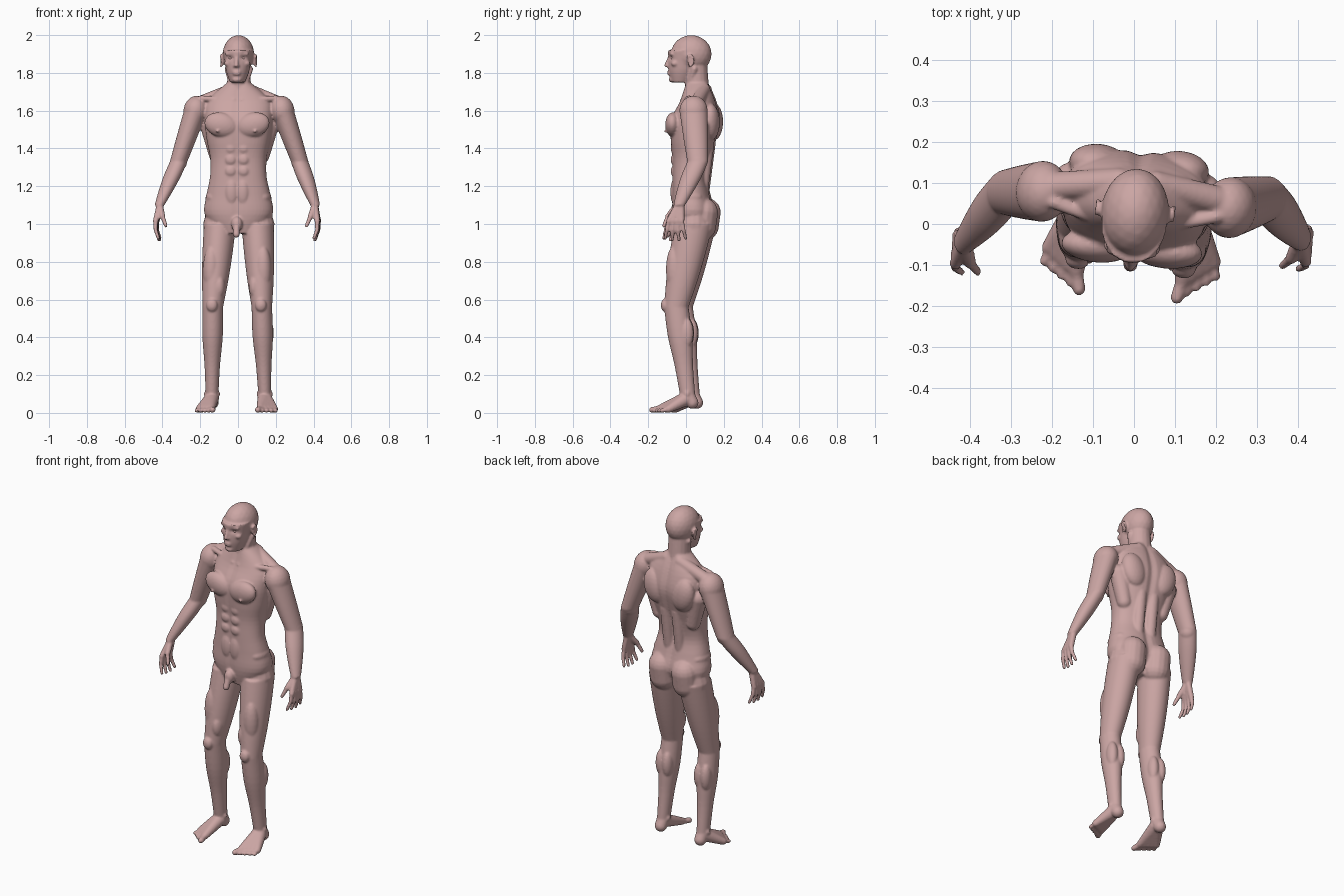
import bpy, bmesh, math
from mathutils import Vector, Matrix

cube = bpy.data.objects.get("Cube")
if cube:
    bpy.data.objects.remove(cube)

skin_colour = (.6, .38, .37, 1)
skin = bpy.data.materials.new("skin pink")
skin.use_nodes = True
skin.diffuse_color = skin_colour
skin.node_tree.nodes["Principled BSDF"].inputs["Base Color"].default_value = skin_colour

turn_body = Matrix.Rotation(math.radians(-5), 4, "Z")
bm = bmesh.new()


def smooth_rows(rows, steps=4):
    """Catmull-Rom interpolation of the section rows."""
    result = []
    for index in range(len(rows) - 1):
        before = rows[max(index - 1, 0)]
        start, end = rows[index], rows[index + 1]
        after = rows[min(index + 2, len(rows) - 1)]
        slope_in, slope_out = (end - before) / 2, (after - start) / 2
        for step in range(steps):
            t = step / steps
            ease = t * t * (3 - 2 * t)
            result.append(start.lerp(end, ease) + slope_in * (t * (1 - t) ** 2)
                          - slope_out * (t * t * (1 - t)))
    return result + [rows[-1]]


def no_detail(point, side):
    return 0


def loft(rows, power=2, detail=no_detail, sides=48):
    """Closed skin through flat sections given as centre, half width and half depth."""
    rings = []
    for section in smooth_rows(rows):
        x, y, z, half_width, half_depth = section
        ring = []
        for k in range(sides):
            angle = math.tau * k / sides
            across, along = math.cos(angle), math.sin(angle)
            point = Vector((x + half_width * math.copysign(abs(across) ** (2 / power), across),
                            y + half_depth * math.copysign(abs(along) ** (2 / power), along), z))
            point.y += detail(point, along)
            ring.append(bm.verts.new(point))
        rings.append(ring)
    for lower, upper in zip(rings, rings[1:]):
        for k in range(sides):
            bm.faces.new((lower[k], lower[k - 1], upper[k - 1], upper[k]))
    bm.faces.new(rings[0])
    bm.faces.new(rings[-1])


def limb(start, end, radii, depth=1.2, **options):
    """Loft from start to end with evenly spaced radii."""
    start, end = Vector(start), Vector(end)
    rows = []
    for index, radius in enumerate(radii):
        centre = start.lerp(end, index / (len(radii) - 1))
        rows.append(Vector((*centre, radius, radius * depth)))
    loft(rows, **options)


def blob(centre, size, tilt=0):
    """Ellipsoid leaning sideways by the tilt."""
    matrix = Matrix.Translation(centre) @ Matrix.Rotation(tilt, 4, "Y")
    matrix = matrix @ Matrix.Diagonal((*size, 1))
    bmesh.ops.create_icosphere(bm, subdivisions=3, radius=1, matrix=matrix)


def capsule(start, end, start_radius, end_radius):
    """Round-ended tapered rod between two points."""
    start, end = Vector(start), Vector(end)
    aim = (end - start).to_track_quat("Z", "Y")
    sphere = bmesh.ops.create_uvsphere(bm, u_segments=16, v_segments=11, radius=1)
    for vert in sphere["verts"]:
        if vert.co.z > 0:
            vert.co = end + aim @ (vert.co * end_radius)
        else:
            vert.co = start + aim @ (vert.co * start_radius)


def bell(distance, width):
    return math.exp(-(distance / width) ** 2)


def torso_grooves(point, side):
    """Groove along the spine and a fainter one down the belly."""
    depth = -.012 if side > 0 else .006
    return depth * bell(point.x, .02)


def eye_sockets(point, side):
    hollow = bell(abs(point.x) - .032, .016) * bell(point.z - 1.88, .012)
    return .015 * hollow if side < 0 else 0


# Torso: evenly spaced sections from crotch to neck
front = (-.05, -.07, -.07, -.07, -.07, -.08, -.08, -.03, 0)
back = (.09, .15, .13, .11, .13, .16, .18, .16, .12)
half_widths = (.1, .18, .17, .15, .15, .17, .18, .17, .06)
torso = []
for level, (near, far, half_width) in enumerate(zip(front, back, half_widths)):
    torso.append(Vector((0, (near + far) / 2, .95 + level / 10, half_width, (far - near) / 2)))
loft(torso, power=2.3, detail=torso_grooves)

# Neck, skull and face
capsule((0, .06, 1.7), (0, .05, 1.88), .065, .06)
blob((0, .028, 1.9), (.083, .108, .1))
limb((0, -.03, 1.75), (0, 0, 1.92), (.04, .06, .07, .08), detail=eye_sockets)

# Nose, lips and chin
capsule((0, -.085, 1.89), (0, -.105, 1.84), .008, .011)
for lip_height in (1.805, 1.793):
    blob((0, -.09, lip_height), (.022, .01, .006))
blob((0, -.075, 1.765), (.025, .016, .016))

# Pelvic front
blob((0, -.07, 1), (.03, .03, .04))
capsule((0, -.08, 1), (0, -.1, .945), .018, .018)

for mirror, side_name in ((1, "left"), (-1, "right")):
    def at(x, y, z):
        return Vector((mirror * x, y, z))

    # Joints; the arms swing slightly against the turn of the body
    hip, knee, ankle = at(.1, .05, 1), at(.13, -.04, .56), at(.14, .02, .1)
    swing = Vector((0, mirror * .02, 0))
    shoulder = at(.23, .06, 1.6)
    elbow = at(.32, .07, 1.33) + swing
    wrist = at(.41, -.04, 1.1) + swing * 2

    # Brow, cheekbone and nostril
    capsule(at(.014, -.085, 1.9), at(.055, -.07, 1.9), .008, .008)
    blob(at(.05, -.055, 1.85), (.02, .02, .016))
    blob(at(.01, -.095, 1.837), (.008, .01, .008))

    # Ear plate with a raised rim
    ear = at(.085, .03, 1.865)
    blob(ear, (.01, .016, .028))
    rim = []
    for k in range(9):
        angle = math.pi * (k / 6 - .55)
        rim.append(ear + at(.008, .018 * math.cos(angle), .03 * math.sin(angle)))
    for rim_start, rim_end in zip(rim, rim[1:]):
        capsule(rim_start, rim_end, .006, .006)

    # Neck cord, collarbone and trapezius
    capsule(at(.06, .05, 1.82), at(.02, 0, 1.68), .016, .012)
    capsule(at(.02, -.015, 1.655), at(.2, .035, 1.665), .014, .016)
    capsule(at(.045, .1, 1.71), at(.2, .075, 1.645), .034, .036)

    # Chest and belly
    blob(at(.085, -.06, 1.525), (.09, .042, .065), tilt=mirror * -.25)
    blob(at(.1, -.1, 1.49), (.008, .008, .008))
    for row in range(3):
        blob(at(.034, -.06, 1.28 + row * .06), (.03, .018, .03))
    blob(at(.03, -.055, 1.17), (.035, .025, .075))

    # Shoulder blade, flank, spine muscle and waist
    blob(at(.1, .14, 1.54), (.07, .048, .1), tilt=mirror * .25)
    capsule(at(.12, .08, 1.36), at(.155, .085, 1.52), .04, .055)
    capsule(at(.04, .085, 1.14), at(.04, .12, 1.42), .032, .034)
    blob(at(.13, .03, 1.14), (.045, .07, .04))

    # Buttock
    capsule(at(.08, .09, .99), at(.08, .1, 1.06), .078, .078)

    # Arm with rounded shoulder and elbow
    limb(shoulder, elbow, (.062, .055, .046))
    limb(elbow, wrist, (.046, .046, .038, .026))
    blob(shoulder, (.065, .075, .08), tilt=mirror * -.2)
    blob(shoulder.lerp(elbow, .55) - at(0, .015, 0), (.042, .045, .07), tilt=mirror * -.35)
    blob(elbow, (.045, .05, .05))

    # Palm and fingers, fanned from the wrist
    for finger in range(4):
        spread = finger - 1.5
        knuckle = wrist + at(.016, -.02 + .023 * spread, -.085)
        tip = wrist + at(0, -.02 + .036 * spread, -.19 + .01 * abs(spread))
        middle = (knuckle + tip) / 2 + at(.008, 0, 0)
        palm_start = wrist + at(0, .007 * spread, -.01)
        capsule(palm_start, knuckle, .018, .015)
        capsule(knuckle, middle, .013, .011)
        capsule(middle, tip, .011, .009)

    # Thumb
    thumb_base = wrist + at(-.02, -.05, -.06)
    capsule(wrist, thumb_base, .02, .015)
    capsule(thumb_base, wrist + at(-.04, -.07, -.11), .013, .01)

    # Leg
    limb(hip, knee, (.085, .08, .07, .054))
    limb(knee, ankle, (.054, .054, .041, .034))
    capsule(hip, hip + at(-.01, 0, .06), .09, .08)
    blob(knee, (.054, .065, .06))

    # Thigh, kneecap and calf muscles
    blob(hip.lerp(knee, .55) + at(.02, -.05, 0), (.045, .045, .13))
    blob(hip.lerp(knee, .75) + at(-.03, -.04, 0), (.03, .04, .065))
    blob(knee + at(0, -.06, .01), (.03, .022, .035))
    for offset in (-.02, .025):
        blob(knee.lerp(ankle, .3) + at(offset, .04, 0), (.03, .036, .08))

    # Ankle bones and heel
    for offset in (-.03, .03):
        blob(ankle + at(offset, 0, 0), (.013, .016, .018))
    capsule(ankle, ankle + at(0, .025, -.045), .036, .034)

    # Instep and toes, fanned from the big toe outwards
    for toe in range(5):
        t = toe / 4
        thickness = .012 if toe else .016
        joint = at(.13, -.125, .024).lerp(at(.2, -.075, .02), t)
        tip = at(.12, -.17, thickness).lerp(at(.21, -.11, thickness), t)
        capsule(ankle.lerp(joint, .1) - at(0, 0, .02), joint, .038, .02)
        capsule(joint, tip, thickness, thickness)

    # Eyeball
    bpy.ops.mesh.primitive_uv_sphere_add(segments=20, ring_count=12, radius=.013,
                                         location=turn_body @ at(.032, -.064, 1.88))
    eye = bpy.context.object
    eye.name = side_name + "_eye"
    eye.data.materials.append(skin)
    bpy.ops.object.shade_smooth()

# Fuse the parts into one smooth skin
bmesh.ops.transform(bm, matrix=turn_body, verts=bm.verts)
bmesh.ops.recalc_face_normals(bm, faces=bm.faces)
mesh = bpy.data.meshes.new("body")
bm.to_mesh(mesh)
bm.free()
mesh.materials.append(skin)
body = bpy.data.objects.new("body", mesh)
bpy.context.collection.objects.link(body)
fuse = body.modifiers.new("fuse", "REMESH")
fuse.mode = "VOXEL"
fuse.voxel_size = .006
fuse.use_smooth_shade = True
relax = body.modifiers.new("relax", "SMOOTH")
relax.factor = .5
relax.iterations = 4
